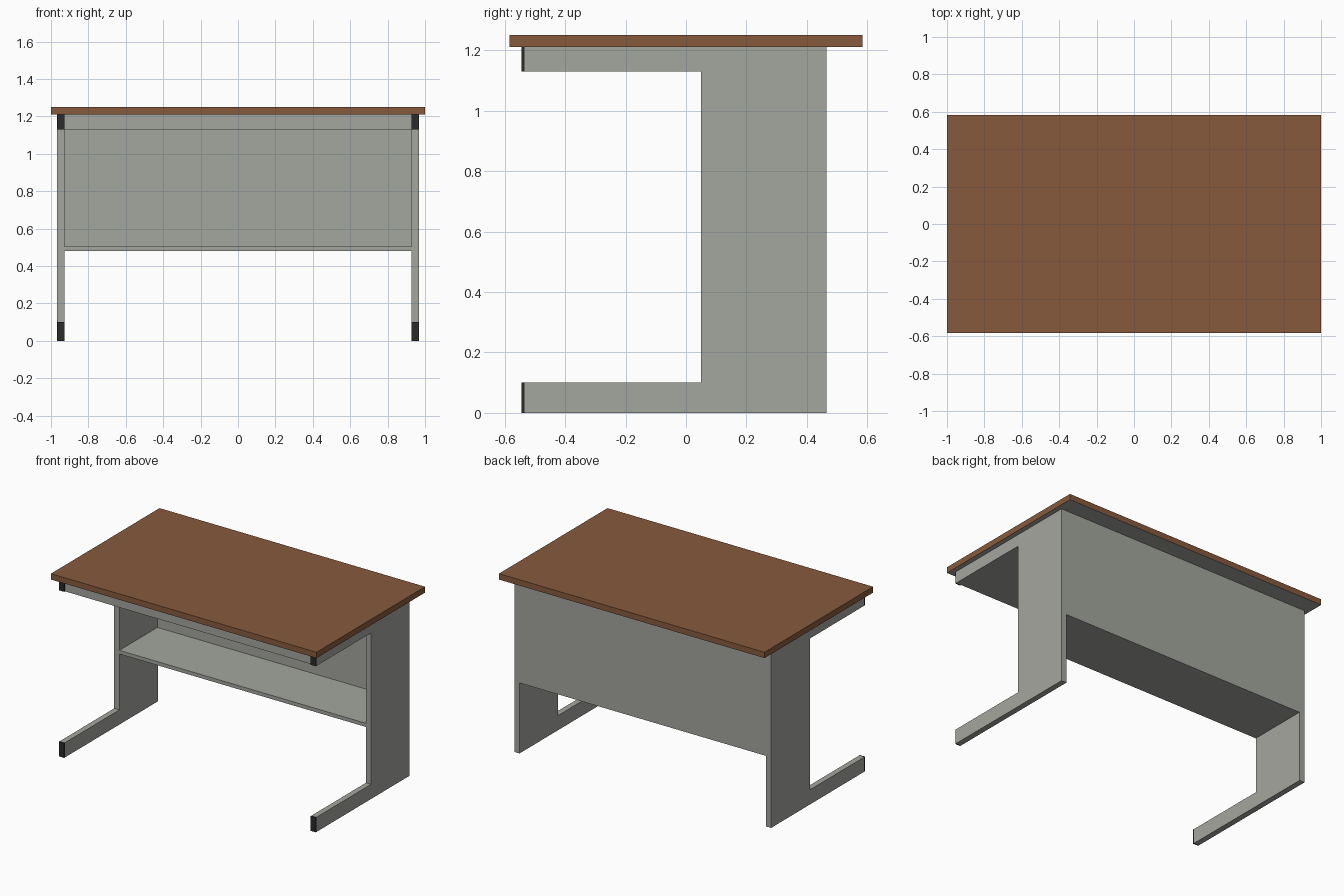
import bpy
import bmesh

if "Cube" in bpy.data.objects:
    bpy.data.objects.remove(bpy.data.objects["Cube"])


def material(name, rgb):
    m = bpy.data.materials.new(name)
    m.diffuse_color = (*rgb, 1.0)
    m.use_nodes = True
    m.node_tree.nodes["Principled BSDF"].inputs["Base Color"].default_value = m.diffuse_color
    return m


GREY = material("warm grey", (0.371, 0.381, 0.342))
BROWN = material("wood brown", (0.242, 0.102, 0.045))
BLACK = material("black plastic", (0.024, 0.024, 0.024))


def finish(name, bm, *mats):
    bmesh.ops.recalc_face_normals(bm, faces=bm.faces)
    me = bpy.data.meshes.new(name)
    bm.to_mesh(me)
    bm.free()
    for m in mats:
        me.materials.append(m)
    ob = bpy.data.objects.new(name, me)
    bpy.context.collection.objects.link(ob)
    return ob


def box(name, x, y, z, *mats):
    bm = bmesh.new()
    bmesh.ops.create_cube(bm, size=1)
    for v in bm.verts:
        v.co = [r[0] if c < 0 else r[1] for c, r in zip(v.co, (x, y, z))]
    return finish(name, bm, *mats)


def extrude_x(name, profile, x0, x1, mat):
    bm = bmesh.new()
    face = bm.faces.new([bm.verts.new((x0, y, z)) for y, z in profile])
    ext = bmesh.ops.extrude_face_region(bm, geom=[face])
    verts = [g for g in ext["geom"] if isinstance(g, bmesh.types.BMVert)]
    bmesh.ops.translate(bm, verts=verts, vec=(x1 - x0, 0, 0))
    return finish(name, bm, mat)


# Key dimensions
INNER, OUTER = 0.928, 0.967
FRONT, COLUMN, BACK = -0.535, 0.05, 0.465
FOOT, SHELF, ARM, TOP = 0.10, 0.48, 1.13, 1.21

# Tabletop: brown board with a grey underside
top = box("tabletop", (-1, 1), (-0.584, 0.584), (TOP, 1.25), BROWN, GREY)
for p in top.data.polygons:
    p.material_index = 1 if p.normal.z < -0.5 else 0

# C-shaped side frames with black end caps
profile = [(FRONT, 0), (BACK, 0), (BACK, TOP), (FRONT, TOP),
           (FRONT, ARM), (COLUMN, ARM), (COLUMN, FOOT), (FRONT, FOOT)]
for side, s in (("left", -1), ("right", 1)):
    x = sorted((s * INNER, s * OUTER))
    extrude_x(side + "_side_frame", profile, x[0], x[1], GREY)
    box(side + "_foot_cap", x, (FRONT - 0.009, FRONT), (0, FOOT), BLACK)
    box(side + "_arm_cap", x, (FRONT - 0.009, FRONT), (ARM, TOP), BLACK)

# Apron box under the top, back panel and shelf between the frames
span = (-INNER, INNER)
box("under_top_apron", span, (FRONT, BACK - 0.006), (ARM, TOP), GREY)
box("back_panel", span, (BACK - 0.006, BACK), (SHELF, TOP), GREY)
box("shelf", span, (COLUMN, BACK - 0.006), (SHELF, 0.505), GREY)
